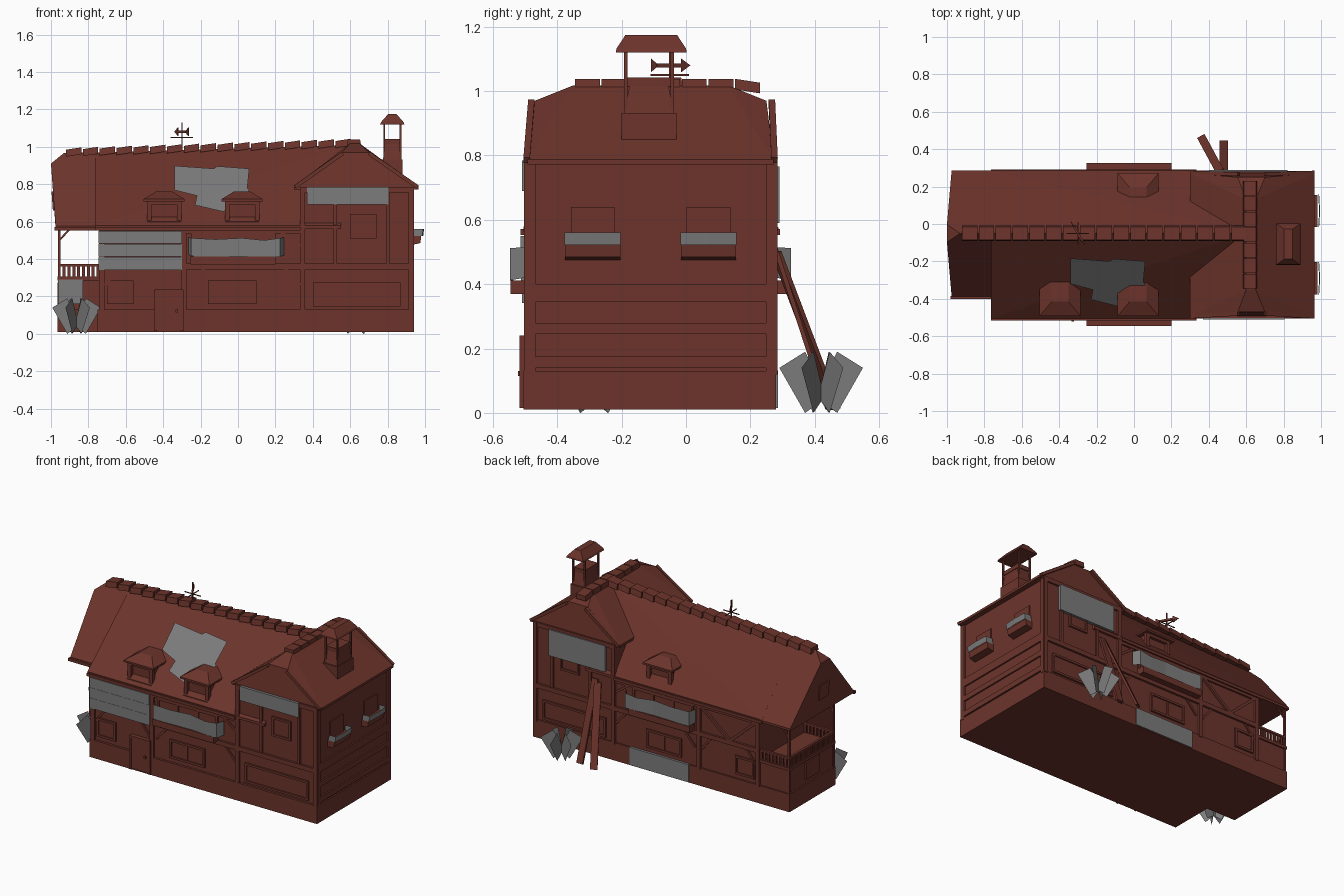
import bpy, bmesh, math
from mathutils import Vector, Matrix


def material(name, rgb):
    m = bpy.data.materials.new(name)
    m.diffuse_color = (*rgb, 1)
    return m


BROWN = material("red_brown", (0.15, 0.034, 0.024))
GREY = material("grey", (0.2, 0.2, 0.2))


def finish(name, bm, mat):
    me = bpy.data.meshes.new(name)
    bm.to_mesh(me)
    bm.free()
    me.materials.append(mat)
    ob = bpy.data.objects.new(name, me)
    bpy.context.collection.objects.link(ob)
    return ob


def hull(name, pts, mat=BROWN):
    """Convex solid through the given points."""
    bm = bmesh.new()
    for p in pts:
        bm.verts.new(p)
    r = bmesh.ops.convex_hull(bm, input=bm.verts)
    loose = [v for v in bm.verts if not v.link_faces]
    bmesh.ops.delete(bm, geom=loose, context='VERTS')
    bmesh.ops.dissolve_limit(bm, angle_limit=0.01, verts=bm.verts, edges=bm.edges)
    bmesh.ops.recalc_face_normals(bm, faces=bm.faces)
    return finish(name, bm, mat)


def box(name, x0, x1, y0, y1, z0, z1, mat=BROWN):
    bm = bmesh.new()
    bmesh.ops.create_cube(bm, size=1)
    for v in bm.verts:
        v.co = ((x0 + x1) / 2 + v.co.x * abs(x1 - x0),
                (y0 + y1) / 2 + v.co.y * abs(y1 - y0),
                (z0 + z1) / 2 + v.co.z * abs(z1 - z0))
    return finish(name, bm, mat)


def beam(name, p, q, w, d, mat=BROWN):
    """Square timber running from p to q."""
    p, q = Vector(p), Vector(q)
    bm = bmesh.new()
    bmesh.ops.create_cube(bm, size=1)
    rot = (q - p).to_track_quat('Z', 'Y').to_matrix().to_4x4()
    bm.transform(Matrix.Translation((p + q) / 2) @ rot @ Matrix.Diagonal((w, d, (q - p).length, 1)))
    return finish(name, bm, mat)


def sheet(name, quads, mat=GREY):
    bm = bmesh.new()
    for q in quads:
        bm.faces.new([bm.verts.new(p) for p in q])
    bmesh.ops.remove_doubles(bm, verts=bm.verts, dist=0.0005)
    return finish(name, bm, mat)


def face_y(s):
    return -0.49 if s < 0 else 0.27


def panel(name, s, x0, x1, z0, z1, d=0.012, mat=BROWN):
    """Plate standing proud of the front (s=-1) or back (s=1) wall."""
    y = face_y(s)
    return box(name, x0, x1, y - s * 0.005, y + s * d, z0, z1, mat)


def window(name, s, x0, x1, z0, z1, bars=1):
    f = 0.014
    panel(name + "_pane", s, x0, x1, z0, z1, 0.004)
    for a, b in ((x0, x0 + f), (x1 - f, x1)):
        panel(name + "_jamb", s, a, b, z0, z1)
    for a, b in ((z0, z0 + f), (z1 - f, z1)):
        panel(name + "_rail", s, x0, x1, a, b)
    for i in range(1, bars):
        c = x0 + (x1 - x0) * i / bars
        panel(name + "_bar", s, c - 0.006, c + 0.006, z0, z1, 0.010)


# Plinth and walls
box("main_plinth", -0.75, 0.94, -0.505, 0.28, 0.01, 0.13)
box("side_plinth", -0.965, -0.74, -0.21, 0.28, 0.01, 0.13)
box("main_walls", -0.74, 0.40, -0.49, 0.27, 0.12, 0.58)
box("wing_walls", 0.335, 0.93, -0.49, 0.27, 0.12, 0.79)
box("side_walls", -0.955, -0.73, -0.20, 0.27, 0.12, 0.29)
box("balcony_floor", -0.965, -0.73, -0.21, 0.28, 0.285, 0.305)

# Main roof, side roof and cross wing roof
hull("main_roof", [(x, y, 0.56 + h) for x in (-0.765, 0.55) for y in (-0.505, 0.285) for h in (0, 0.018)]
     + [(-0.765, -0.05, 0.968), (0.60, -0.05, 1.01)])
hull("side_roof", [(x, y, 0.56 + h) for x in (-0.975, -0.74) for y in (-0.387, 0.287) for h in (0, 0.015)]
     + [(-1.0, -0.098, 0.91), (-1.0, -0.002, 0.91), (-0.93, -0.05, 0.967), (-0.74, -0.05, 0.969)])
hull("wing_roof", [(x, y, z) for x in (0.30, 0.965) for y in (-0.492, 0.272) for z in (0.772, 0.788)]
     + [(x, y, 0.97) for x in (0.555, 0.70) for y in (-0.47, 0.25)]
     + [(x, y, 1.018) for x in (0.60, 0.65) for y in (-0.35, 0.13)])
for y in (-0.495, 0.275):
    for x, t in ((0.305, 0.56), (0.96, 0.70)):
        beam("wing_bargeboard", (x, y, 0.785), (t, y * 0.97, 0.965), 0.02, 0.02)
box("front_gutter", -0.765, 0.335, -0.515, -0.49, 0.553, 0.572)
box("back_gutter", -0.765, 0.335, 0.27, 0.292, 0.553, 0.572)
box("side_gutter", -0.98, -0.75, -0.402, -0.385, 0.553, 0.572)
hull("side_attic_window", [(x, y, z) for y in (-0.1, 0.0) for z, d in ((0.66, 0), (0.76, -0.007))
                           for x in (-0.97, -0.99 + d)])

# Ridge tiles
for i in range(17):
    x = -0.92 + i * 0.09
    z = 0.972 + (x + 0.93) * 0.032
    hull("ridge_tile", [(x + dx, -0.05 + dy, z + dz + dx * 0.15) for dx in (0, 0.082)
                        for dy, dz in ((-0.042, -0.025), (0.042, -0.025), (-0.035, 0.012), (0.035, 0.012))])
for i in range(7):
    y = -0.345 + i * 0.083
    drop = 0.012 if i == 6 else 0
    hull("wing_ridge_tile", [(0.62 + dx, y + dy, 1.022 + dz - drop * dy / 0.077) for dy in (0, 0.077)
                             for dx, dz in ((-0.038, -0.017), (0.038, -0.017), (-0.033, 0.016), (0.033, 0.016))])


# Dormers
def dormer(cx, s):
    ye, yi = (-0.475, -0.31) if s < 0 else (0.255, 0.10)
    box("dormer_body", cx - 0.08, cx + 0.08, ye - s * 0.02, yi, 0.585, 0.715)
    for dx in (-0.08, 0.08):
        box("dormer_post", cx + dx - 0.012, cx + dx + 0.012, ye - s * 0.025, ye, 0.59, 0.71)
    box("dormer_sill", cx - 0.09, cx + 0.09, ye - s * 0.03, ye + s * 0.01, 0.583, 0.60)
    box("dormer_head", cx - 0.09, cx + 0.09, ye - s * 0.03, ye, 0.69, 0.715)
    hull("dormer_roof", [(cx + a * 0.11, y, z) for a in (-1, 1) for y in (ye + s * 0.017, yi) for z in (0.708, 0.72)]
         + [(cx + a * 0.045, y, 0.76) for a in (-1, 1) for y in (ye - s * 0.06, yi)])


for cx, s in ((-0.395, -1), (0.022, -1), (0.022, 1)):
    dormer(cx, s)

# Timber frame and openings shared by front and back
for s in (-1, 1):
    y = face_y(s)
    panel("floor_beam", s, -0.74, 0.93, 0.345, 0.375, 0.014)
    panel("eave_beam", s, -0.74, 0.335, 0.535, 0.56)
    panel("wing_top_beam", s, 0.335, 0.93, 0.755, 0.785)
    for x in (-0.728, -0.29, 0.345, 0.925):
        panel("post", s, x - 0.014, x + 0.014, 0.12, 0.785 if x > 0.3 else 0.555, 0.014)
    for x in (0.52, 0.80):
        panel("wing_post", s, x - 0.01, x + 0.01, 0.375, 0.76)
    for x, d in ((-0.71, 0.07), (-0.31, -0.07), (-0.26, 0.08), (0.33, -0.08)):
        beam("lower_brace", (x, y, 0.26), (x + d, y, 0.35), 0.014, 0.014)
    beam("upper_brace", (0.33, y, 0.47), (0.22, y, 0.55), 0.016, 0.016)
    window("wing_upper_window", s, 0.60, 0.74, 0.51, 0.64)
    window("wing_lower_window", s, 0.40, 0.87, 0.145, 0.275)
    window("left_window", s, -0.70, -0.56, 0.16, 0.285)
    window("middle_window", s, -0.16, 0.10, 0.16, 0.285, 2)
    window("upper_window", s, -0.25, 0.20, 0.40, 0.54, 3)
    # Window box with a bowed grey strip
    box("window_box", -0.255, 0.20, y, y + s * 0.056, 0.37, 0.412)
    path = [(-0.265, 0.01), (-0.25, 0.057), (-0.12, 0.05), (0.02, 0.046), (0.14, 0.054), (0.225, 0.057), (0.245, 0.01)]
    low = [0.425, 0.415, 0.41, 0.405, 0.41, 0.412, 0.42]
    top = [0.515, 0.512, 0.505, 0.512, 0.50, 0.512, 0.515]
    sheet("window_box_greenery", [[(path[j][0], y + s * path[j][1], z) for j, z in
          ((i, low[i]), (i + 1, low[i + 1]), (i + 1, top[i + 1]), (i, top[i]))] for i in range(6)])
for a, b in ((-0.72, -0.52), (-0.30, -0.52)):
    beam("back_brace", (a, 0.275, 0.55), (b, 0.275, 0.37), 0.018, 0.018)

# Door
panel("door", -1, -0.435, -0.305, 0.02, 0.23, 0.022)
panel("door_lintel", -1, -0.445, -0.295, 0.225, 0.24, 0.027)
for x in (-0.44, -0.30):
    panel("door_jamb", -1, x - 0.008, x + 0.008, 0.015, 0.235, 0.027)
box("door_knob", -0.335, -0.322, -0.522, -0.51, 0.115, 0.13)

# Grey boards, awnings and patches
for i in range(3):
    z = 0.342 + i * 0.07
    panel("front_grey_board", -1, -0.745, -0.30, z, z + 0.068, 0.02 + 0.002 * i, GREY)
panel("front_wing_board", -1, 0.37, 0.805, 0.69, 0.785, 0.02, GREY)
panel("back_wing_board", 1, 0.40, 0.82, 0.59, 0.765, 0.02, GREY)
panel("back_plinth_board", 1, -0.22, 0.22, 0.015, 0.132, 0.016, GREY)
box("side_grey_board", -0.96, -0.83, -0.212, -0.2, 0.16, 0.29, GREY)
patch = [(-0.34, 0.89), (-0.13, 0.875), (-0.11, 0.888), (0.06, 0.875), (0.05, 0.77), (0.06, 0.76),
         (0.04, 0.70), (-0.08, 0.645), (-0.23, 0.68), (-0.22, 0.73), (-0.34, 0.76)]
sheet("roof_patch", [[(x, -0.065 - (0.995 - z) / 0.95 - 0.008, z + 0.008) for x, z in reversed(patch)]])

# Right end wall: boards and two windows with boxes
for z0, z1 in ((0.345, 0.40), (0.245, 0.28), (0.14, 0.175)):
    box("end_board", 0.92, 0.94, -0.49, 0.27, z0, z1)
for y in (-0.482, 0.262):
    box("end_corner_post", 0.92, 0.942, y - 0.014, y + 0.014, 0.12, 0.78)
for c in (-0.29, 0.07):
    box("end_window", 0.92, 0.938, c - 0.068, c + 0.068, 0.50, 0.64)
    hull("end_window_box", [(x, c + a * 0.086, z) for a in (-1, 1)
                            for x, z in ((0.93, 0.475), (0.975, 0.485), (0.98, 0.525), (0.93, 0.525))])
    sheet("end_greenery", [[(x0, c + a, 0.522), (x1, c + b, 0.522), (x1 + 0.005, c + b, 0.56), (x0 + 0.005, c + a, 0.56)]
          for x0, a, x1, b in ((0.935, -0.087, 0.985, -0.087), (0.985, -0.087, 0.99, 0.0),
                               (0.99, 0.0, 0.985, 0.087), (0.985, 0.087, 0.935, 0.087))])

# Balcony posts, rails and balusters
for y in (-0.2, 0.268):
    box("balcony_post", -0.962, -0.948, y - 0.007, y + 0.007, 0.13, 0.565)
    beam("balcony_brace", (-0.955, y, 0.50), (-0.90, y, 0.56), 0.01, 0.01)
    box("balcony_rail", -0.96, -0.74, y - 0.008, y + 0.008, 0.36, 0.373)
    for i in range(8):
        x = -0.93 + i * 0.026
        box("baluster", x - 0.008, x + 0.008, y - 0.004, y + 0.004, 0.30, 0.365)
box("balcony_end_rail", -0.963, -0.947, -0.2, 0.27, 0.36, 0.373)
for i in range(17):
    y = -0.175 + i * 0.026
    box("end_baluster", -0.959, -0.951, y - 0.008, y + 0.008, 0.30, 0.365)
box("side_end_window", -0.965, -0.95, -0.04, 0.10, 0.16, 0.275)

# Chimney with a covered top
box("chimney_base", 0.77, 0.88, -0.20, -0.03, 0.80, 0.932)
hull("chimney_stack", [(0.825 + a * w, -0.115 + b * d, z) for a in (-1, 1) for b in (-1, 1)
                       for w, d, z in ((0.05, 0.078, 0.93), (0.038, 0.06, 1.02))])
box("chimney_rim", 0.782, 0.868, -0.182, -0.048, 1.015, 1.042)
for x in (0.782, 0.868):
    for y in (-0.187, -0.043):
        box("chimney_cap_post", x - 0.005, x + 0.005, y - 0.005, y + 0.005, 0.93, 1.125)
hull("chimney_cap", [(0.825 + a * w, -0.108 + b * d, z) for a in (-1, 1) for b in (-1, 1)
                     for w, d, z in ((0.065, 0.11, 1.12), (0.06, 0.108, 1.132), (0.022, 0.08, 1.175))])

# Weathervane
V = Vector((-0.30, -0.05, 0))
beam("vane_rod", V + Vector((0, 0, 0.97)), V + Vector((0, 0, 1.13)), 0.006, 0.006)
beam("vane_cross_x", V + Vector((-0.06, 0, 1.05)), V + Vector((0.06, 0, 1.05)), 0.005, 0.005)
beam("vane_cross_y", V + Vector((0, -0.06, 1.05)), V + Vector((0, 0.06, 1.05)), 0.005, 0.005)
D = Vector((0.5, -0.85, 0)) * -1
beam("vane_arrow_shaft", V - D * 0.05 + Vector((0, 0, 1.08)), V + D * 0.05 + Vector((0, 0, 1.08)), 0.012, 0.012)
for k0, k1, name in ((0.04, 0.075, "vane_arrow_head"), (-0.07, -0.04, "vane_arrow_tail")):
    hull(name, [V + D * k + Vector((t, 0, 1.08 + h)) for t in (-0.003, 0.003)
                for k, h in ((k0, 0.022), (k0, -0.022), (k1, 0))])

# Planks leaning on the back
beam("leaning_plank_a", (0.36, 0.465, 0.012), (0.46, 0.28, 0.50), 0.045, 0.014)
beam("leaning_plank_b", (0.48, 0.44, 0.012), (0.48, 0.275, 0.52), 0.045, 0.014)

# Crossed-leaf plants
leaf = [(0.05, 0.0), (0.13, 0.14), (0.05, 0.19), (-0.02, 0.05)]
for name, cx, cy in (("back_plant", 0.63, 0.42), ("side_plant", -0.863, -0.285)):
    quads = []
    for k in range(6):
        a = math.radians(k * 60 + (32 if name == "back_plant" else 3))
        quads.append([(cx + r * math.cos(a), cy + r * math.sin(a), z) for r, z in leaf])
    sheet(name, quads)
